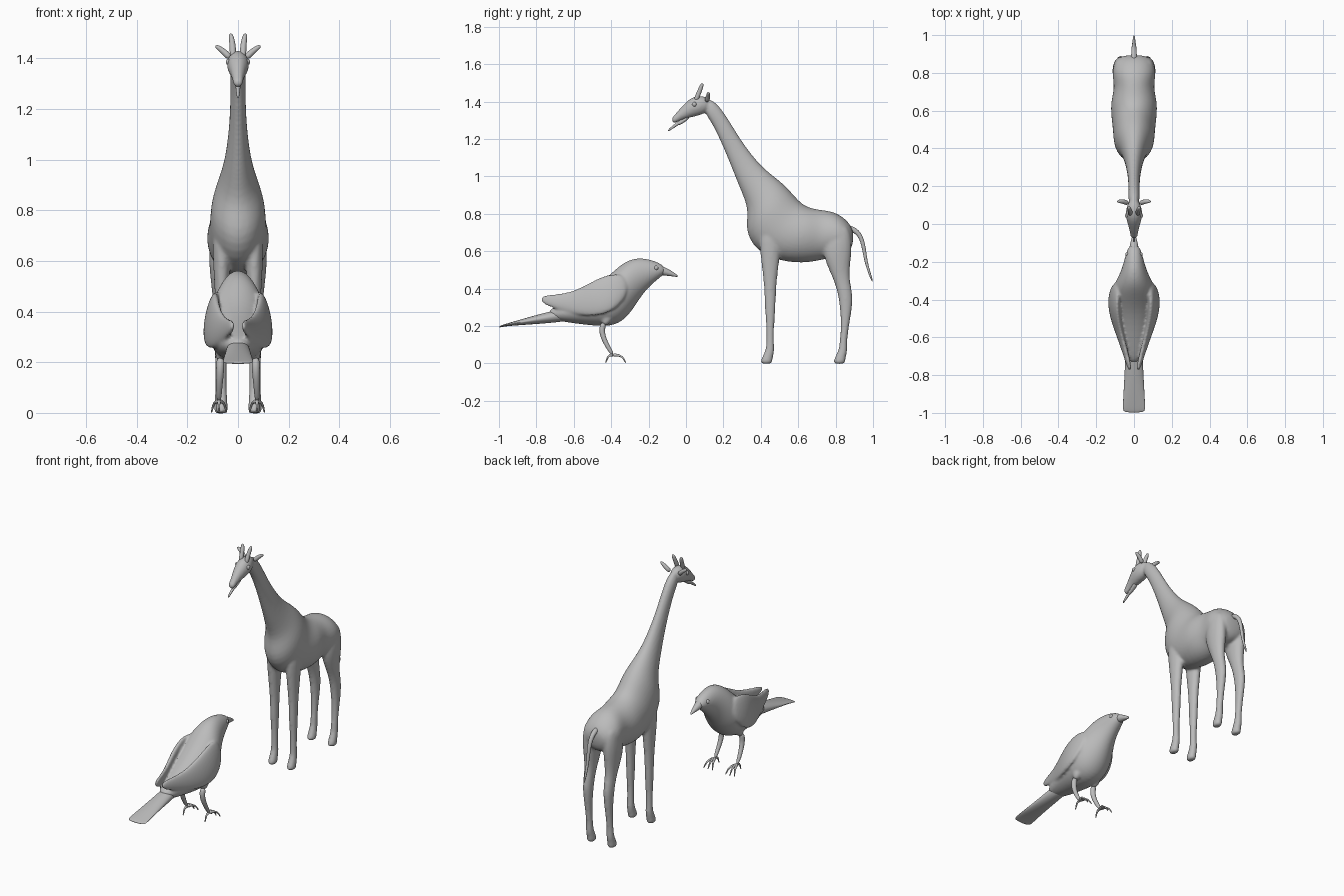
import bpy, bmesh, math
from mathutils import Vector

cube = bpy.data.objects.get("Cube")
if cube:
    bpy.data.objects.remove(cube, do_unlink=True)

grey = (.5, .5, .5, 1)
clay = bpy.data.materials.new("clay_grey")
clay.use_nodes = True
clay.diffuse_color = grey
clay.node_tree.nodes["Principled BSDF"].inputs["Base Color"].default_value = grey

SIDES = 12
SWELL = 1.04  # makes up for the shrinking done by subdivision
BOTH = (1, -1)


def tangent(points, i):
    following = points[min(i + 1, len(points) - 1)]
    previous = points[max(i - 1, 0)]
    return (following - previous).normalized()


def skin(bm, rings, sign=1):
    """Bridge (centre, up axis, side axis) ellipses into a closed form, mirrored by sign."""
    loops = []
    for centre, up, side in rings:
        loop = []
        for k in range(SIDES):
            angle = math.tau * k / SIDES
            point = centre + SWELL * (up * math.cos(angle) + side * math.sin(angle))
            point.x *= sign
            loop.append(bm.verts.new(point))
        loops.append(loop)
    for lower, upper in zip(loops, loops[1:]):
        for k in range(SIDES):
            following = (k + 1) % SIDES
            bm.faces.new((lower[k], lower[following], upper[following], upper[k]))
    bm.faces.new(loops[0])
    bm.faces.new(loops[-1])


def trunk(bm, sections):
    """Central form; a section is the y, z of its back, the y, z of its belly, half width."""
    rings = []
    for back_y, back_z, belly_y, belly_z, half_width in sections:
        back = Vector((0, back_y, back_z))
        belly = Vector((0, belly_y, belly_z))
        rings.append(((back + belly) / 2, (back - belly) / 2, Vector((half_width, 0, 0))))
    skin(bm, rings)


def leg(bm, x, stations):
    """Pair of legs; a station is y, z, half depth, and the last one is the ankle."""
    ankle_y, ankle_z, ankle_depth = stations[-1]
    hoof = [(ankle_y, .07, ankle_depth + .005),
            (ankle_y - .02, .02, ankle_depth + .01),
            (ankle_y - .02, -.004, ankle_depth + .015)]
    for sign in BOTH:
        rings = []
        for y, z, depth in stations + hoof:
            half_width = .01 + depth * .45
            rings.append((Vector((x, y, z)), Vector((0, depth, 0)), Vector((half_width, 0, 0))))
        skin(bm, rings, sign)


def wings(bm, stations):
    """Folded wings leaning against the back; a station is x, y, z, half height."""
    for sign in BOTH:
        rings = []
        for x, y, z, height in stations:
            up = Vector((-.2, -.2, 1)) * height
            side = Vector((1, 0, .2)) * (height * .2 + .006)
            rings.append((Vector((x, y, z)), up, side))
        skin(bm, rings, sign)


def rod(bm, path, start_radius, end_radius, signs=BOTH):
    """Round rod along a path, tapering evenly."""
    points = [Vector(p) for p in path]
    for sign in signs:
        rings = []
        for i, point in enumerate(points):
            along = tangent(points, i)
            side = along.cross(Vector((.9, .3, .2))).normalized()
            up = side.cross(along).normalized()
            t = i / (len(points) - 1)
            radius = start_radius + (end_radius - start_radius) * t
            rings.append((point, up * radius, side * radius))
        skin(bm, rings, sign)


def toe(bm, hub, spread, reach):
    """Toe leaving the ankle and curling down to a claw."""
    path = []
    for i in range(6):
        t = i / 5
        path.append(hub + Vector((spread * t, reach * t, -hub.z * t ** 4)))
    rod(bm, path, .009, .003)


def finish(bm, name, voxel=0):
    bmesh.ops.recalc_face_normals(bm, faces=bm.faces)
    for face in bm.faces:
        face.smooth = True
    mesh = bpy.data.meshes.new(name)
    bm.to_mesh(mesh)
    bm.free()
    mesh.materials.append(clay)
    obj = bpy.data.objects.new(name, mesh)
    bpy.context.collection.objects.link(obj)
    rounding = obj.modifiers.new("rounding", "SUBSURF")
    rounding.levels = rounding.render_levels = 2
    if voxel:  # fuse the overlapping forms into one skin
        fuse = obj.modifiers.new("fuse", "REMESH")
        fuse.mode = "VOXEL"
        fuse.voxel_size = voxel
        fuse.use_smooth_shade = True
        relax = obj.modifiers.new("relax", "SMOOTH")
        relax.factor = .5
        relax.iterations = 5


def eyes(name, x, y, z):
    bm = bmesh.new()
    for sign in BOTH:
        ball = bmesh.ops.create_uvsphere(bm, u_segments=SIDES, v_segments=8, radius=.013)
        bmesh.ops.translate(bm, verts=ball["verts"], vec=(sign * x, y, z))
    finish(bm, name)


# Giraffe: neck and barrel, head, then legs
bm = bmesh.new()
trunk(bm, [
    (.1, 1.43, .1, 1.33, .03), (.18, 1.39, .14, 1.29, .03), (.28, 1.21, .22, 1.11, .03),
    (.4, 1.05, .29, .93, .05), (.5, .98, .34, .82, .08), (.56, .92, .31, .7, .11),
    (.61, .86, .4, .57, .11), (.66, .83, .6, .53, .13), (.73, .82, .71, .55, .1),
    (.8, .81, .8, .57, .12), (.87, .76, .86, .58, .1), (.9, .7, .89, .62, .06)])
trunk(bm, [
    (.14, 1.42, .12, 1.34, .03), (.05, 1.44, .05, 1.32, .05), (-.01, 1.39, 0, 1.31, .03),
    (-.06, 1.33, -.05, 1.29, .02), (-.08, 1.31, -.07, 1.28, .02)])
leg(bm, .064, [
    (.45, .75, .07), (.45, .56, .05), (.45, .4, .03), (.45, .3, .03), (.45, .2, .02), (.45, .1, .02)])
leg(bm, .07, [
    (.82, .75, .05), (.81, .64, .08), (.81, .55, .07), (.83, .45, .04),
    (.86, .35, .04), (.85, .2, .02), (.84, .1, .02)])
finish(bm, "giraffe_body", voxel=.008)

# Giraffe: small parts
bm = bmesh.new()
rod(bm, [(.02, .05, 1.4), (.02, .07, 1.45), (.03, .09, 1.5)], .014, .01)
finish(bm, "giraffe_horns")

bm = bmesh.new()
rod(bm, [(.03, .11, 1.4), (.06, .12, 1.43), (.09, .12, 1.45)], .015, .008)
finish(bm, "giraffe_ears")

bm = bmesh.new()
rod(bm, [(0, .85, .73), (0, .92, .71), (0, .95, .64), (0, .96, .54), (0, 1, .43)],
    .017, .005, signs=(1,))
finish(bm, "giraffe_tail")

bm = bmesh.new()
trunk(bm, [(.02, 1.33, .02, 1.31, .02), (-.03, 1.3, -.02, 1.28, .01), (-.05, 1.28, -.05, 1.27, .01)])
finish(bm, "giraffe_lower_jaw")

bm = bmesh.new()
rod(bm, [(0, 0, 1.31), (0, -.05, 1.28), (0, -.1, 1.24)], .012, .005, signs=(1,))
finish(bm, "giraffe_tongue")
eyes("giraffe_eyes", .036, .045, 1.385)

# Bird: body and head, folded wings, thighs
bm = bmesh.new()
trunk(bm, [
    (-.76, .28, -.72, .23, .04), (-.6, .35, -.56, .21, .09), (-.47, .42, -.4, .19, .12),
    (-.38, .5, -.32, .24, .12), (-.32, .55, -.27, .31, .09), (-.24, .57, -.22, .39, .06),
    (-.14, .54, -.14, .46, .04), (-.11, .51, -.11, .48, .02)])
wings(bm, [
    (.09, -.31, .43, .05), (.11, -.4, .38, .1), (.1, -.5, .34, .09),
    (.07, -.6, .32, .06), (.04, -.7, .33, .04), (.02, -.78, .34, .02)])
rod(bm, [(.06, -.41, .27), (.07, -.44, .2)], .04, .016)
finish(bm, "bird_body", voxel=.007)

bm = bmesh.new()
trunk(bm, [
    (-.56, .32, -.56, .23, .04), (-.8, .26, -.8, .21, .05),
    (-.97, .21, -.97, .2, .06), (-1, .2, -1, .19, .06)])
finish(bm, "bird_tail")

bm = bmesh.new()
trunk(bm, [(-.15, .53, -.15, .47, .03), (-.1, .51, -.1, .47, .02), (-.04, .47, -.04, .46, .004)])
finish(bm, "bird_beak")
eyes("bird_eyes", .034, -.16, .51)

# Bird: shins, three front toes and a hind toe
bm = bmesh.new()
ankle = Vector((.075, -.39, .045))
rod(bm, [(.07, -.44, .22), (.07, -.455, .165), (.075, -.42, .09), ankle], .018, .009)
for spread in (-.03, 0, .03):
    toe(bm, ankle, spread, .07)
toe(bm, ankle, 0, -.04)
finish(bm, "bird_feet")
